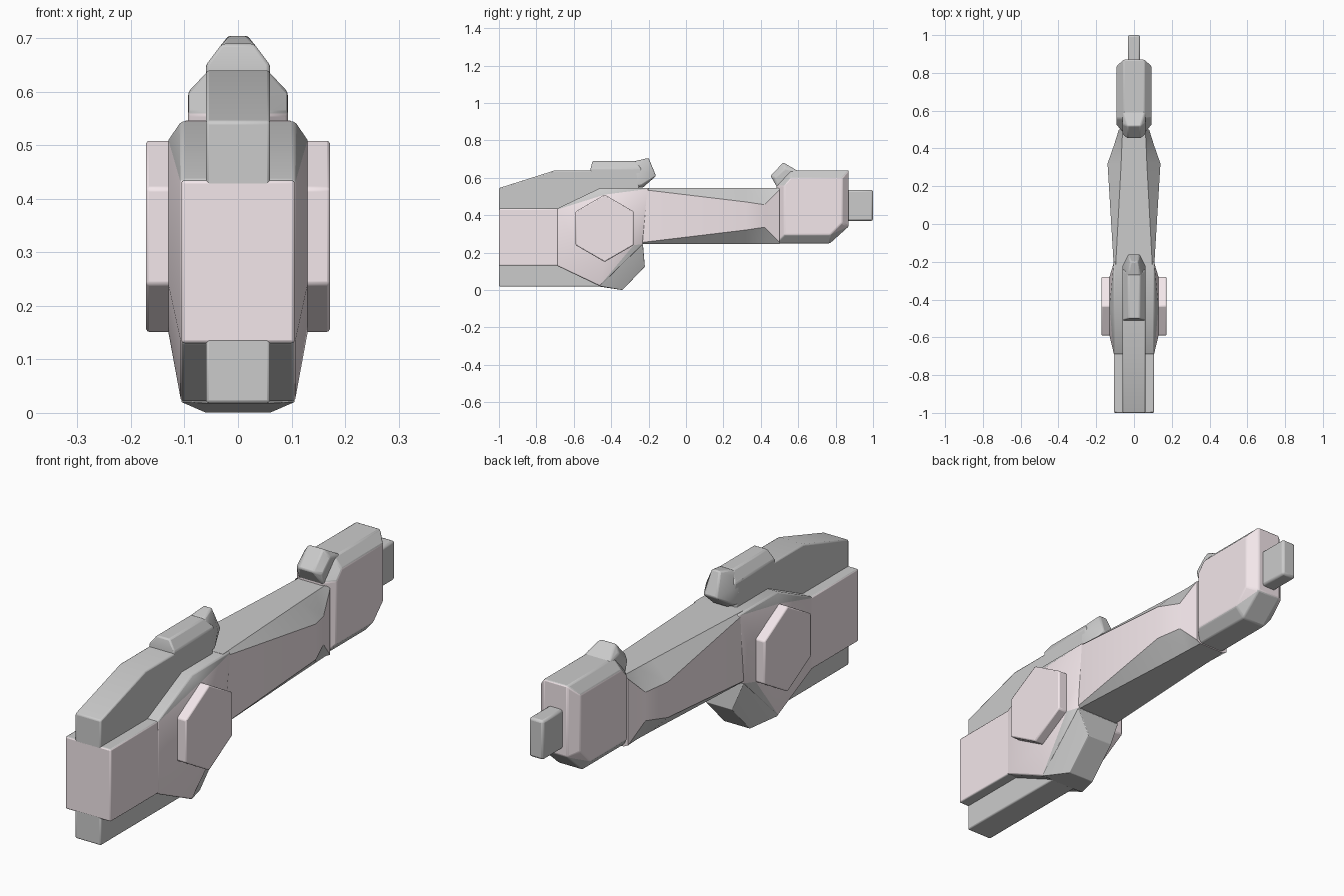
import bpy, bmesh
from math import sin, cos, pi

if "Cube" in bpy.data.objects:
    bpy.data.objects.remove(bpy.data.objects["Cube"])


def material(name, color):
    m = bpy.data.materials.new(name)
    m.diffuse_color = color
    m.use_nodes = True
    m.node_tree.nodes["Principled BSDF"].inputs["Base Color"].default_value = m.diffuse_color
    return m


GREY = material("grey", (0.8, 0.8, 0.8, 1))
PINK = material("pale_pink", (0.9, 0.8, 0.83, 1))


def finish(name, bm, bevel, side_pink):
    """Paint side-facing faces pink if asked, add a small edge bevel."""
    bmesh.ops.recalc_face_normals(bm, faces=bm.faces[:])
    for f in bm.faces:
        f.normal_update()
        f.material_index = 1 if side_pink and abs(f.normal.z) < side_pink else 0
    me = bpy.data.meshes.new(name)
    bm.to_mesh(me)
    bm.free()
    ob = bpy.data.objects.new(name, me)
    bpy.context.collection.objects.link(ob)
    me.materials.append(GREY)
    me.materials.append(PINK)
    if bevel:
        b = ob.modifiers.new("edge", 'BEVEL')
        b.width = bevel
        b.segments = 2
        b.limit_method = 'ANGLE'
        b.angle_limit = 0.5
    bpy.context.view_layer.objects.active = ob
    ob.select_set(True)
    bpy.ops.object.shade_smooth_by_angle(angle=0.5)
    ob.select_set(False)
    return ob


def hull(name, layers, bevel=0.006, side_pink=0, both=True):
    """Faceted solid through side profiles: layers = {x: [(y, z), ...]}."""
    bm = bmesh.new()
    for x, pts in layers.items():
        for s in ((-1, 1) if both else (1,)):
            for y, z in pts:
                bm.verts.new((s * x, y, z))
    r = bmesh.ops.convex_hull(bm, input=bm.verts[:])
    junk = {v for v in r["geom_interior"] + r["geom_unused"]
            if isinstance(v, bmesh.types.BMVert)}
    bmesh.ops.delete(bm, geom=list(junk), context='VERTS')
    bmesh.ops.dissolve_limit(bm, angle_limit=0.01, verts=bm.verts[:], edges=bm.edges[:])
    return finish(name, bm, bevel, side_pink)


def hexagon(r):
    return [(-0.435 + r * sin(i * pi / 3) * 0.995, 0.33 + r * cos(i * pi / 3))
            for i in range(6)]


# Front block and the bulged middle of the body
hull("front_block", {0.106: [(-1, .13), (-1, .435), (-.66, .435), (-.66, .13)]},
     side_pink=0.5)
hull("middle_body", {
    0.106: [(-.69, .435), (-.46, .545), (-.2, .545), (-.23, .245), (-.46, .02), (-.69, .13)],
    0.13: hexagon(0.18)}, side_pink=0.4)

# Hexagonal side plates
for side, s in (("left", -1), ("right", 1)):
    hull("hex_plate_" + side, {s * 0.1: hexagon(0.18), s * 0.172: hexagon(0.18)},
         side_pink=2, both=False)

# Upper spine, rail and raised rear hook
hull("upper_spine", {0.06: [(-1, .42), (-1, .545), (-.7, .64), (-.26, .64), (-.24, .42)]})
hull("rail", {0.06: [(-.51, .62), (-.51, .65), (-.24, .65), (-.24, .62)],
              0.03: [(-.5, .69), (-.27, .69)]})
hull("rail_hook", {0.018: [(-.2, .706)],
                   0.03: [(-.27, .69), (-.16, .61), (-.23, .548)],
                   0.06: [(-.3, .65), (-.3, .55), (-.24, .56), (-.22, .63)]})

# Lower keel and rear heel
hull("lower_keel", {0.06: [(-1, .14), (-1, .018), (-.44, .018), (-.44, .14)]})
hull("heel", {0.06: [(-.46, .018), (-.34, 0), (-.22, .125), (-.235, .245)],
              0.106: [(-.46, .02), (-.23, .245), (-.4, .15)]})

# Grip lofted along y: (y, top half width, side half width, side half height)
sections = [(-.24, .098, .106, .142), (.32, .068, .14, .075),
            (.42, .064, .105, .06), (.5, .06, .08, .14)]
bm = bmesh.new()
rings = []
for y, t, w, h in sections:
    ring = [(t, .15), (w, h), (w, -h), (t, -.15), (-t, -.15), (-w, -h), (-w, h), (-t, .15)]
    rings.append([bm.verts.new((x, y, .396 + z)) for x, z in ring])
for a, b in zip(rings, rings[1:]):
    for i in range(8):
        j = (i + 1) % 8
        bm.faces.new((a[i], a[j], b[j], b[i]))
bm.faces.new(rings[0])
bm.faces.new(rings[-1])
finish("grip", bm, 0, 0.5)

# Rear block with chamfered sides, front bump and end stub
hull("rear_block", {
    0.055: [(.485, .25), (.77, .25), (.87, .34), (.87, .64), (.56, .64), (.485, .56)],
    0.093: [(.525, .295), (.77, .295), (.835, .36), (.835, .6), (.56, .6), (.525, .56)]},
    side_pink=0.5)
hull("rear_bump", {0.035: [(.52, .682), (.452, .61)],
                   0.06: [(.6, .635), (.53, .65), (.475, .6), (.49, .545), (.6, .545)]})
hull("end_stub", {0.033: [(.85, .37), (.85, .535), (1, .535), (1, .37)]}, bevel=0.01)
